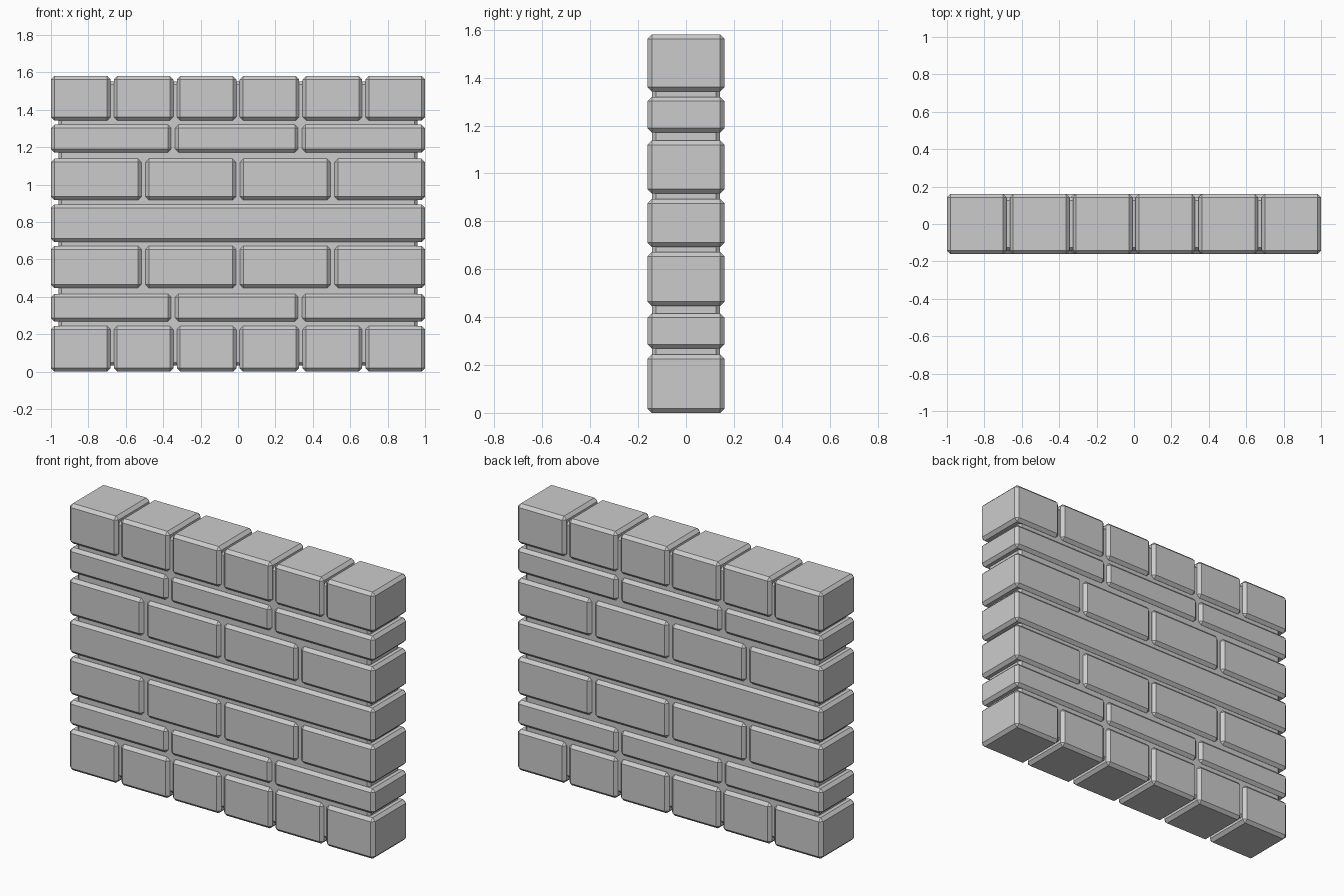
import bpy, bmesh

if "Cube" in bpy.data.objects:
    bpy.data.objects.remove(bpy.data.objects["Cube"])

BEVEL = 0.018


def block(name, x0, x1, y, z0, z1, bevel):
    """Chamfered box spanning x0..x1, -y..y, z0..z1."""
    bm = bmesh.new()
    bmesh.ops.create_cube(bm, size=1)
    for v in bm.verts:
        v.co.x = x1 if v.co.x > 0 else x0
        v.co.y = y if v.co.y > 0 else -y
        v.co.z = z1 if v.co.z > 0 else z0
    bmesh.ops.bevel(bm, geom=bm.edges[:], offset=bevel, segments=1,
                    affect='EDGES', profile=0.5)
    mesh = bpy.data.meshes.new(name)
    bm.to_mesh(mesh)
    bm.free()
    obj = bpy.data.objects.new(name, mesh)
    bpy.context.collection.objects.link(obj)
    return obj


# Brick spans along x for each kind of course
def even(count, gap):
    w = (2 - gap * (count - 1)) / count
    return [(-1 + i * (w + gap), -1 + i * (w + gap) + w) for i in range(count)]


six = even(6, 0.018)
four = even(4, 0.022)
three = [(-1, -0.357), (-0.336, 0.322), (0.343, 1)]
one = [(-1, 1)]

# Courses from bottom to top: (z bottom, z top, brick spans)
courses = [
    (0.0, 0.243, six),
    (0.268, 0.416, three),
    (0.447, 0.672, four),
    (0.693, 0.893, one),
    (0.917, 1.138, four),
    (1.172, 1.320, three),
    (1.343, 1.580, six),
]
for row, (z0, z1, spans) in enumerate(courses, 1):
    for col, (x0, x1) in enumerate(spans, 1):
        block(f"brick_row{row}_{col}", x0, x1, 0.161, z0, z1, BEVEL)

# Recessed mortar core
block("mortar_core", -0.96, 0.96, 0.142, 0.033, 1.55, 0.016)
